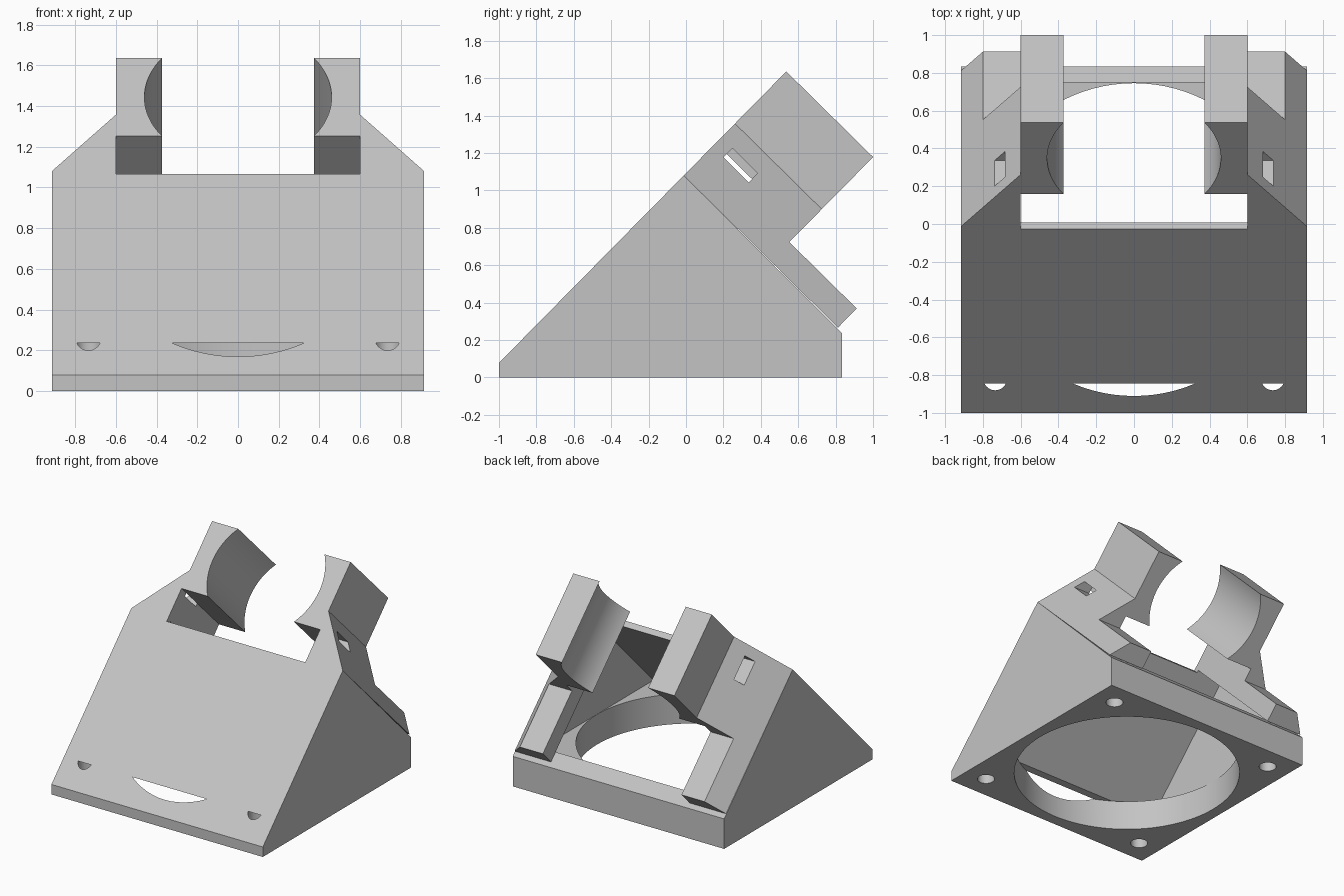
import bpy, bmesh, math
from mathutils import Vector

cube = bpy.data.objects.get("Cube")
if cube:
    bpy.data.objects.remove(cube, do_unlink=True)

grey = bpy.data.materials.new("plain_grey")
grey.use_nodes = True
grey.diffuse_color = (0.55, 0.55, 0.55, 1)
grey.node_tree.nodes["Principled BSDF"].inputs["Base Color"].default_value = (0.55, 0.55, 0.55, 1)

ANGLE = math.radians(45.4)
C, S = math.cos(ANGLE), math.sin(ANGLE)
HALF, WALL, FLOOR = 0.915, 0.085, 0.235
FRONT, BACK, LIP = -1.0, 0.835, 0.078
MID = (FRONT + BACK) / 2
INNER = HALF - WALL
SHOULDER, STEP, PEAK, TOP = 1.407, 1.55, 1.797, 2.188   # heights along the slope
DEPTH, LEDGE_DEPTH = 0.652, 1.158                       # depths behind the slope
SLOT = 0.6


def slope(x, u, v):
    """Point in the tilted frame: u runs up the slope, v goes behind it."""
    return Vector((x, FRONT + u * C + v * S, LIP + u * S - v * C))


def prism(name, start, end):
    """Solid between two matching loops of points."""
    bm = bmesh.new()
    a = [bm.verts.new(p) for p in start]
    b = [bm.verts.new(p) for p in end]
    bm.faces.new(a)
    bm.faces.new(b[::-1])
    for i in range(len(a)):
        j = (i + 1) % len(a)
        bm.faces.new((a[i], b[i], b[j], a[j]))
    bmesh.ops.recalc_face_normals(bm, faces=bm.faces)
    mesh = bpy.data.meshes.new(name)
    bm.to_mesh(mesh)
    bm.free()
    mesh.materials.append(grey)
    obj = bpy.data.objects.new(name, mesh)
    bpy.context.collection.objects.link(obj)
    return obj


def across(name, profile, half, left=None):
    """Side profile of (y, z) extruded across x."""
    left = -half if left is None else left
    return prism(name, [(left, y, z) for y, z in profile], [(half, y, z) for y, z in profile])


def behind(name, profile, v0, v1):
    """Profile of (x, u) on the slope extruded behind it."""
    return prism(name, [slope(x, u, v0) for x, u in profile], [slope(x, u, v1) for x, u in profile])


def rect(x0, x1, u0, u1):
    return [(x0, u0), (x1, u0), (x1, u1), (x0, u1)]


def drill(x, y, r, sides):
    ring = [(x + r * math.cos(t), y + r * math.sin(t))
            for t in (math.tau * i / sides for i in range(sides))]
    return prism("drill", [(a, b, -0.1) for a, b in ring], [(a, b, FLOOR) for a, b in ring])


def cut(obj, cutter):
    cutter.hide_render = True
    mod = obj.modifiers.new("cut", "BOOLEAN")
    mod.operation, mod.solver, mod.object = "DIFFERENCE", "EXACT", cutter
    bpy.context.view_layer.update()
    result = obj.evaluated_get(bpy.context.evaluated_depsgraph_get())
    mesh = bpy.data.meshes.new_from_object(result)
    obj.modifiers.clear()
    obj.data = mesh
    bpy.data.objects.remove(cutter, do_unlink=True)


def yz(u, v):
    return tuple(slope(0, u, v)[1:])


# Wedge body with sloped front
body = across("wedge_body", [(FRONT, 0), (FRONT, LIP), yz(SHOULDER, 0), (BACK, FLOOR), (BACK, 0)], HALF)

# Open cavity behind the thin front plate
PLATE = 0.045
u_floor = (FLOOR - LIP + PLATE * C) / S
cut(body, across("cavity", [(BACK - WALL, FLOOR), yz(u_floor, PLATE), yz(1.6, PLATE),
                            (BACK - WALL, 1.6)], INNER))

# Lowered top edge of the front plate
cut(body, behind("plate_trim", rect(-SLOT, SLOT, 1.388, 1.6), -0.1, 0.1))

# Large round opening and four screw holes in the floor
cut(body, drill(0, MID, INNER - 0.002, 96))
for sx in (-1, 1):
    for sy in (-1, 1):
        cut(body, drill(sx * 0.735, MID + sy * 0.735, 0.063, 32))

# Sloped shoulder with a rear ledge and a strap slot
shoulder = behind("shoulder", [(SLOT, SHOULDER), (HALF, SHOULDER), (SLOT, PEAK)], 0, LEDGE_DEPTH)
cut(shoulder, behind("ledge_cut", rect(0.5, 1, STEP, 2), DEPTH, 1.3))
cut(shoulder, behind("strap_cut", rect(0.5, 1, 1.625, 1.693), 0.083, 0.273))

# Clamp arm with a concave inner face
ARM_LOW, RADIUS = 1.65, 0.46
centre = (ARM_LOW + TOP) / 2
reach = math.asin((TOP - ARM_LOW) / 2 / RADIUS)
arc = [(RADIUS * math.cos(t), centre + RADIUS * math.sin(t))
       for t in (reach * (1 - i / 12) for i in range(25))]
arm = behind("clamp_arm", [(SLOT, ARM_LOW), (SLOT, TOP)] + arc, 0, DEPTH)

# Mirror the shoulder and arm to the other side
for part in (shoulder, arm):
    mirror = part.modifiers.new("mirror", "MIRROR")
    mirror.use_clip = False
    mirror.use_mirror_merge = False

# Smooth the round surfaces and keep the edges sharp
for part in (body, shoulder, arm):
    bpy.ops.object.select_all(action="DESELECT")
    part.select_set(True)
    bpy.context.view_layer.objects.active = part
    bpy.ops.object.shade_smooth_by_angle(angle=math.radians(25))
